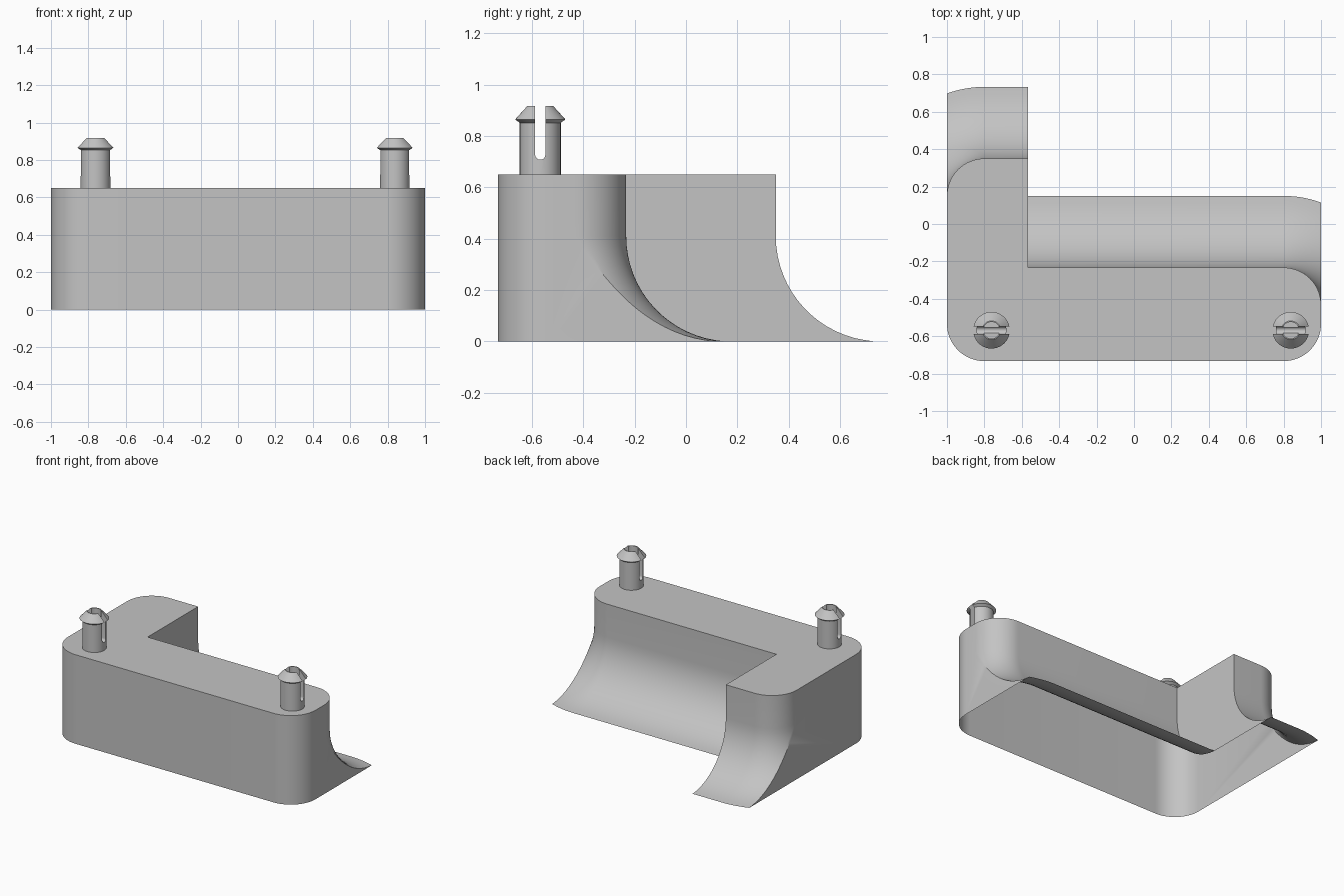
import bpy, bmesh, math

if "Cube" in bpy.data.objects:
    bpy.data.objects.remove(bpy.data.objects["Cube"])

H = 0.65            # body height
R = 0.2             # plan corner radius
FR = 0.41           # flare radius
FLARE = 0.383       # flare reach
XI = -0.567         # inner step wall
FRONT = -0.733
PI = math.pi

grey = bpy.data.materials.new("grey")
grey.diffuse_color = (0.55, 0.55, 0.55, 1)
grey.use_nodes = True
grey.node_tree.nodes["Principled BSDF"].inputs["Base Color"].default_value = grey.diffuse_color


def finish(name, bm):
    bmesh.ops.remove_doubles(bm, verts=bm.verts, dist=1e-4)
    bmesh.ops.recalc_face_normals(bm, faces=bm.faces)
    me = bpy.data.meshes.new(name)
    bm.to_mesh(me)
    bm.free()
    me.materials.append(grey)
    ob = bpy.data.objects.new(name, me)
    bpy.context.collection.objects.link(ob)
    return ob


def smooth(ob):
    bpy.ops.object.select_all(action='DESELECT')
    ob.select_set(True)
    bpy.context.view_layer.objects.active = ob
    bpy.ops.object.shade_smooth_by_angle(angle=math.radians(25))


# Flare section: (outward offset, height) from top to ground
a_end = math.acos(1 - FLARE / FR)
section = [(0, H)]
for i in range(17):
    a = a_end * i / 16
    section.append((FR * (1 - math.cos(a)), FR * (1 - math.sin(a))))
section[-1] = (FLARE, 0)


def back_rows(cy, side):
    """Rows of the flared back wall, swept round the corner and cut at the side."""
    rows = []
    for d, z in section:
        r = R + d
        a0 = math.acos(R / r)
        row = [(XI, cy + r, z)]
        for i in range(17):
            a = PI / 2 + (a0 - PI / 2) * i / 16
            row.append((side * (1 - R + r * math.cos(a)), cy + r * math.sin(a), z))
        rows.append(row)
    return rows


def add_grid(bm, rows):
    vs = [[bm.verts.new(p) for p in row] for row in rows]
    for r0, r1 in zip(vs, vs[1:]):
        for i in range(len(r0) - 1):
            bm.faces.new((r0[i], r0[i + 1], r1[i + 1], r1[i]))


def add_face(bm, pts):
    bm.faces.new([bm.verts.new(p) for p in pts])


# Body: L-shaped shell, open underneath
bm = bmesh.new()
right = back_rows(-0.433, 1)
left = back_rows(0.15, -1)
add_grid(bm, right)
add_grid(bm, left)

# front wall with rounded corners
yc = FRONT + R
arc = [(1 - R + R * math.cos(a), yc - R * math.sin(a))
       for a in (PI / 2 * i / 16 for i in range(17))]
front = arc + [(-x, y) for x, y in reversed(arc)]
add_grid(bm, [[(x, y, z) for x, y in front] for z in (H, 0)])

# end walls, step wall and top
for rows, s in ((right, 1), (left, -1)):
    add_face(bm, [row[-1] for row in rows] + [(s, yc, 0), (s, yc, H)])
add_face(bm, [row[0] for row in right] + [row[0] for row in reversed(left)])
add_face(bm, right[0] + [(x, y, H) for x, y in front] + left[0][::-1])
smooth(finish("body", bm))


# Snap pegs: lathed pin with a centre hole, split by a round-bottomed slot
def peg(name, cx, cy):
    prof = [(0, 0.64), (0.08, 0.64), (0.08, 0.852), (0.098, 0.865), (0.05, 0.918),
            (0.044, 0.918), (0.044, 0.715), (0, 0.715)]
    bm = bmesh.new()
    n = 40
    rows = [[(cx + r * math.cos(2 * PI * i / n), cy + r * math.sin(2 * PI * i / n), z)
             for i in range(n + 1)] for r, z in prof[1:-1]]
    add_grid(bm, rows)
    add_face(bm, rows[0][:-1])
    add_face(bm, rows[-1][:-1])
    pin = finish(name, bm)

    bm = bmesh.new()
    w = 0.02
    shape = [(w, 1.0), (-w, 1.0)] + [
        (-w * math.cos(a), 0.728 - w * math.sin(a)) for a in (PI * i / 10 for i in range(11))]
    ends = [[(cx + dx, cy + y, z) for y, z in shape + shape[:1]] for dx in (-0.15, 0.15)]
    add_grid(bm, ends)
    for e in ends:
        add_face(bm, e[:-1])
    cutter = finish("slot_cutter", bm)
    cutter.hide_render = True

    mod = pin.modifiers.new("slot", 'BOOLEAN')
    mod.operation = 'DIFFERENCE'
    mod.solver = 'EXACT'
    mod.object = cutter
    bpy.context.view_layer.objects.active = pin
    bpy.ops.object.modifier_apply(modifier=mod.name)
    bpy.data.objects.remove(cutter)
    smooth(pin)


peg("left_peg", -0.762, -0.568)
peg("right_peg", 0.838, -0.568)
